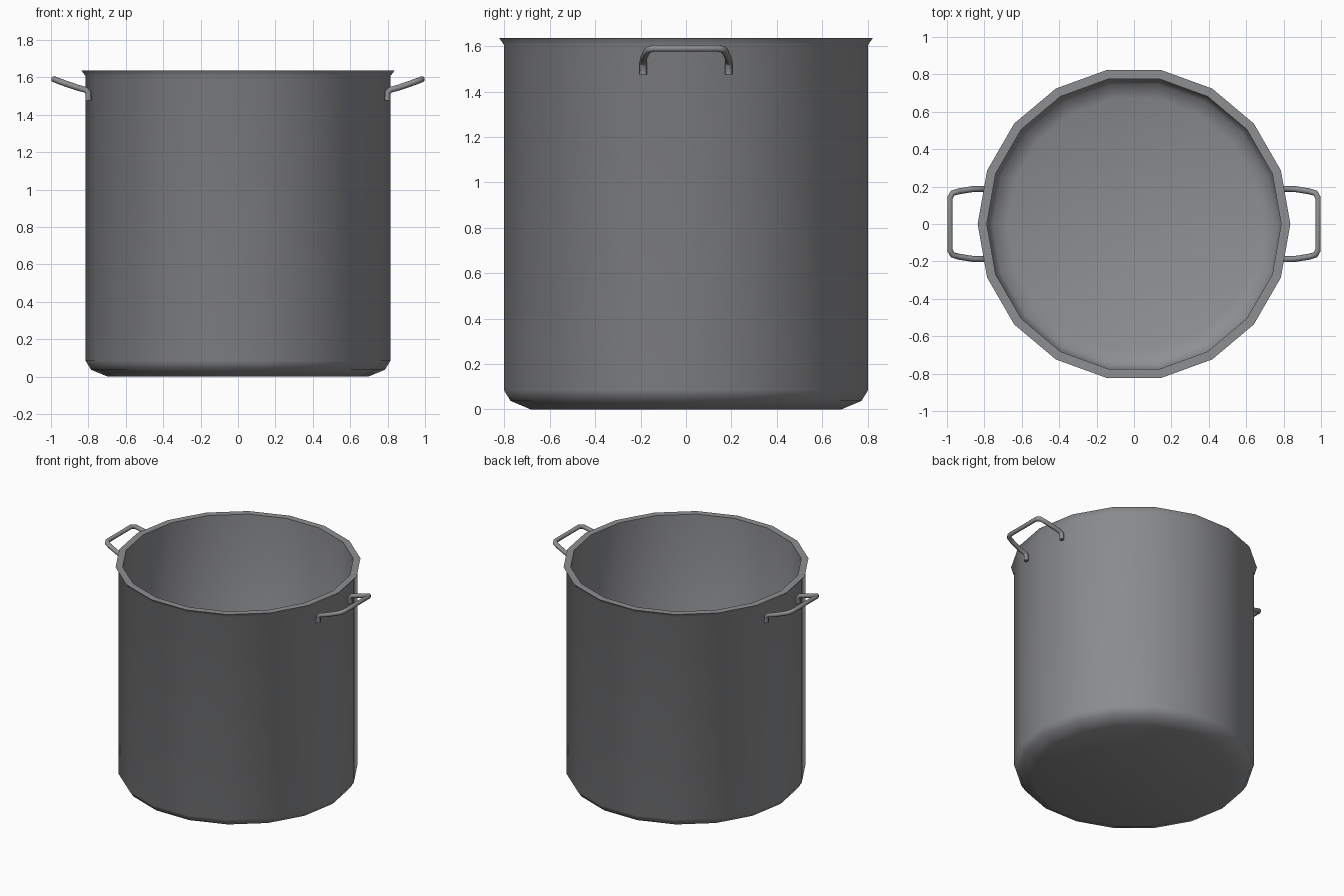
import bpy, bmesh, math
from mathutils import Vector

SIDES = 18

cube = bpy.data.objects.get("Cube")
if cube:
    bpy.data.objects.remove(cube, do_unlink=True)

steel = bpy.data.materials.new("brushed steel grey")
steel.use_nodes = True
colour = (0.27, 0.275, 0.285, 1)
steel.diffuse_color = colour
steel.node_tree.nodes["Principled BSDF"].inputs["Base Color"].default_value = colour


def finish(bm, name, angle):
    """Turn a bmesh into a smooth-shaded steel object."""
    bmesh.ops.recalc_face_normals(bm, faces=bm.faces)
    mesh = bpy.data.meshes.new(name)
    bm.to_mesh(mesh)
    bm.free()
    mesh.materials.append(steel)
    obj = bpy.data.objects.new(name, mesh)
    bpy.context.collection.objects.link(obj)
    bpy.ops.object.select_all(action="DESELECT")
    obj.select_set(True)
    bpy.context.view_layer.objects.active = obj
    bpy.ops.object.shade_smooth_by_angle(angle=math.radians(angle))
    return obj


def skin(bm, rings):
    """Bridge successive vertex rings and cap both ends."""
    for a, b in zip(rings, rings[1:]):
        n = len(a)
        for i in range(n):
            j = (i + 1) % n
            bm.faces.new((a[i], a[j], b[j], b[i]))
    bm.faces.new(rings[0])
    bm.faces.new(rings[-1])


# Pot: outside base, wall, flared lip, then inside wall and floor (radius, height)
profile = [(0.695, 0), (0.785, 0.037), (0.815, 0.085), (0.815, 1.607),
           (0.836, 1.636), (0.787, 1.636), (0.787, 0.1), (0.757, 0.055),
           (0.68, 0.025)]
bm = bmesh.new()
rings = []
for r, z in profile:
    angles = [2 * math.pi * i / SIDES for i in range(SIDES)]
    rings.append([bm.verts.new((r * math.cos(a), r * math.sin(a), z)) for a in angles])
skin(bm, rings)
finish(bm, "pot", 42)

# Handles: a bent rod swept along a path, one per side
half_path = [(0.8, 0.188, 1.476), (0.8, 0.188, 1.52), (0.815, 0.188, 1.534),
             (0.86, 0.187, 1.546), (0.935, 0.175, 1.572), (0.97, 0.165, 1.585),
             (0.984, 0.14, 1.591)]


def handle(name, side):
    near = [Vector((side * x, y, z)) for x, y, z in half_path]
    path = near + [Vector((p.x, -p.y, p.z)) for p in reversed(near)]
    bm = bmesh.new()
    rings = []
    normal = Vector((side, 0, 0))
    for i, p in enumerate(path):
        before = (p - path[i - 1]).normalized() if i else Vector((0, 0, 1))
        after = (path[i + 1] - p).normalized() if i + 1 < len(path) else before
        tangent = (before + after).normalized()
        normal = (normal - tangent * normal.dot(tangent)).normalized()
        across = tangent.cross(normal)
        turns = [math.tau * k / 8 for k in range(8)]
        rings.append([bm.verts.new(p + 0.016 * (normal * math.cos(t) + across * math.sin(t)))
                      for t in turns])
    skin(bm, rings)
    finish(bm, name, 60)


handle("left_handle", 1)
handle("right_handle", -1)
